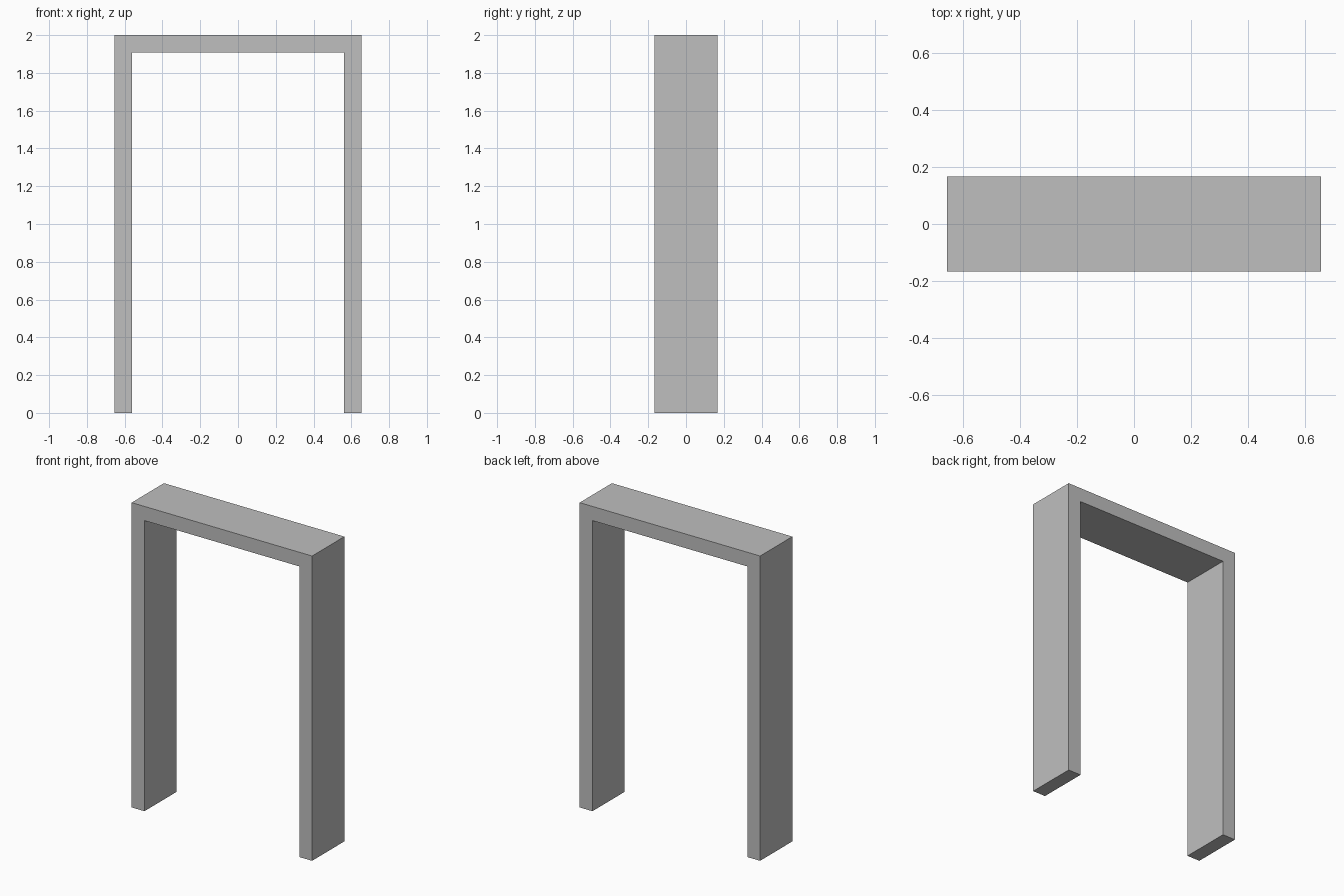
import bpy
import bmesh

cube = bpy.data.objects.get("Cube")
if cube:
    bpy.data.objects.remove(cube, do_unlink=True)

HALF_WIDTH, HALF_DEPTH, HEIGHT, BOARD = 0.655, 0.167, 2.0, 0.093

# Plain grey
grey = bpy.data.materials.new("plain_grey")
grey.use_nodes = True
colour = (0.52, 0.52, 0.52, 1)
grey.diffuse_color = colour
grey.node_tree.nodes["Principled BSDF"].inputs["Base Color"].default_value = colour

# Door frame: an upside-down U profile, extruded through the wall depth
inner, lintel = HALF_WIDTH - BOARD, HEIGHT - BOARD
right_side = [(-inner, lintel), (-inner, 0), (-HALF_WIDTH, 0), (-HALF_WIDTH, HEIGHT)]
profile = right_side + [(-x, z) for x, z in reversed(right_side)]

bm = bmesh.new()
front = bm.faces.new([bm.verts.new((x, -HALF_DEPTH, z)) for x, z in profile])
extruded = bmesh.ops.extrude_face_region(bm, geom=[front], use_keep_orig=True)
back_verts = [g for g in extruded["geom"] if isinstance(g, bmesh.types.BMVert)]
bmesh.ops.translate(bm, verts=back_verts, vec=(0, 2 * HALF_DEPTH, 0))
bmesh.ops.recalc_face_normals(bm, faces=bm.faces)

mesh = bpy.data.meshes.new("door_frame")
bm.to_mesh(mesh)
bm.free()
mesh.materials.append(grey)
frame = bpy.data.objects.new("door_frame", mesh)
bpy.context.collection.objects.link(frame)
